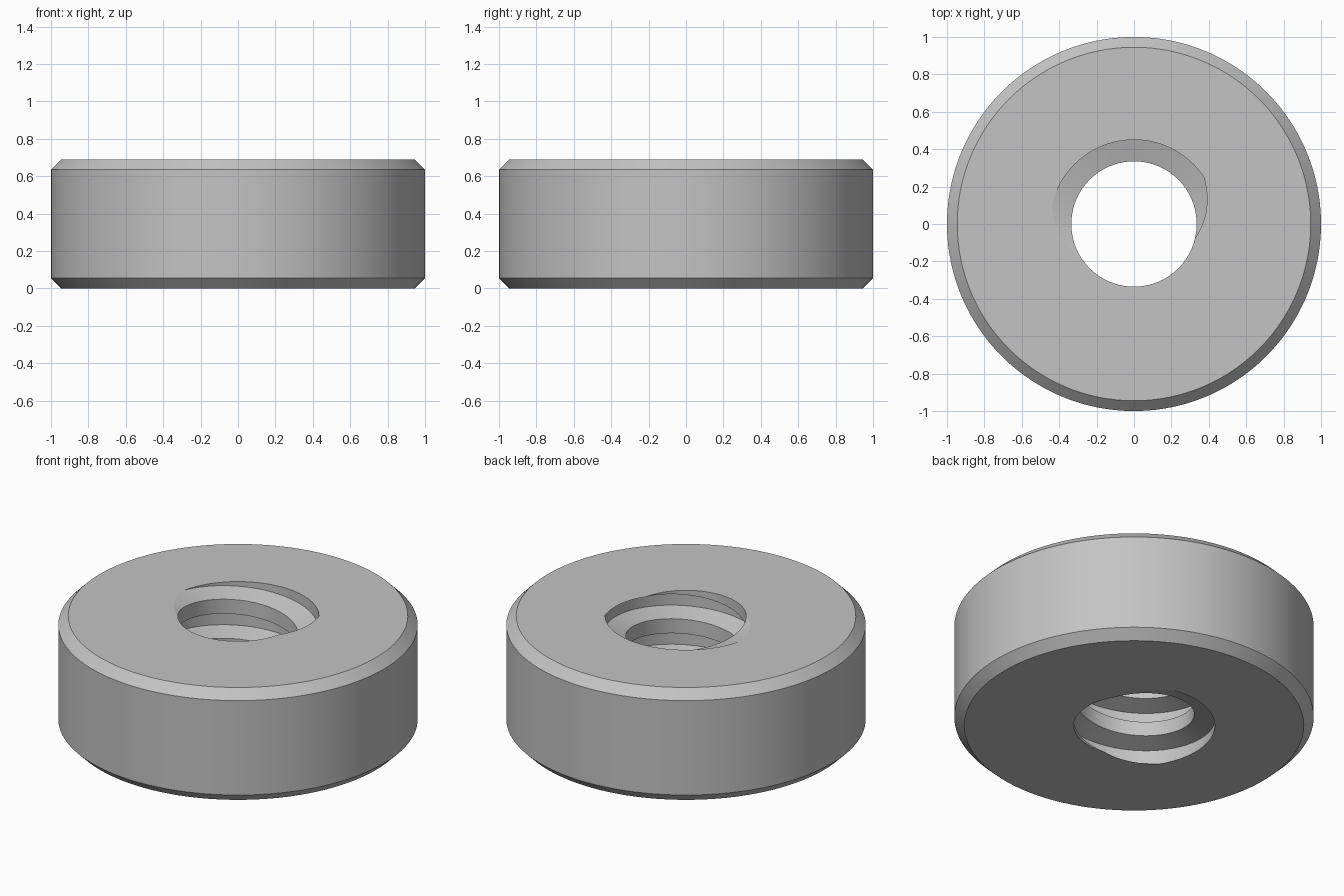
import bpy, bmesh, math

cube = bpy.data.objects.get("Cube")
if cube:
    bpy.data.objects.remove(cube, do_unlink=True)

HEIGHT, RADIUS, CHAMFER = 0.69, 1.0, 0.055
BORE, ROOT, PITCH = 0.335, 0.45, 0.24
START = math.radians(34)      # where the groove's upper edge leaves the top face
SEGMENTS = 144

# Trapezoidal thread: (fraction of pitch, radius)
THREAD = [(-0.5, BORE), (-0.37, ROOT), (0.0, ROOT), (0.13, BORE), (0.5, BORE)]


def thread_radius(u):
    """Radius of the bore wall at thread phase u."""
    u = (u + 0.5) % 1.0 - 0.5
    for (u0, r0), (u1, r1) in zip(THREAD, THREAD[1:]):
        if u <= u1:
            return r0 + (r1 - r0) * (u - u0) / (u1 - u0)
    return BORE


def section(turn):
    """Closed radial section: threaded bore going up, chamfered rim going down."""
    points = []
    for n in range(-5, 1):
        for u, _ in THREAD[:-1]:
            z = HEIGHT + PITCH * (u + n + turn)
            z = min(max(z, 0.0), HEIGHT)
            points.append((thread_radius((z - HEIGHT) / PITCH - turn), z))
    inner = RADIUS - CHAMFER
    return points + [(inner, HEIGHT), (RADIUS, HEIGHT - CHAMFER),
                     (RADIUS, CHAMFER), (inner, 0.0)]


# Sweep the section around the axis
bm = bmesh.new()
columns = []
for i in range(SEGMENTS + 1):
    turn = i / SEGMENTS
    a = START + 2 * math.pi * turn
    columns.append([bm.verts.new((r * math.cos(a), r * math.sin(a), z))
                    for r, z in section(turn)])
for left, right in zip(columns, columns[1:]):
    for k in range(len(left)):
        j = (k + 1) % len(left)
        bm.faces.new((left[k], left[j], right[j], right[k]))
bmesh.ops.remove_doubles(bm, verts=bm.verts, dist=0.00005)
bmesh.ops.recalc_face_normals(bm, faces=bm.faces)

mesh = bpy.data.meshes.new("threaded_round_nut")
bm.to_mesh(mesh)
bm.free()
nut = bpy.data.objects.new("threaded_round_nut", mesh)
bpy.context.collection.objects.link(nut)

# Plain grey metal
grey = bpy.data.materials.new("plain_grey")
grey.use_nodes = True
color = (0.55, 0.55, 0.55, 1.0)
grey.diffuse_color = color
grey.node_tree.nodes["Principled BSDF"].inputs["Base Color"].default_value = color
mesh.materials.append(grey)

# Smooth the curved walls, keep flank and chamfer edges crisp
bpy.ops.object.select_all(action="DESELECT")
nut.select_set(True)
bpy.context.view_layer.objects.active = nut
bpy.ops.object.shade_smooth_by_angle(angle=math.radians(10))
